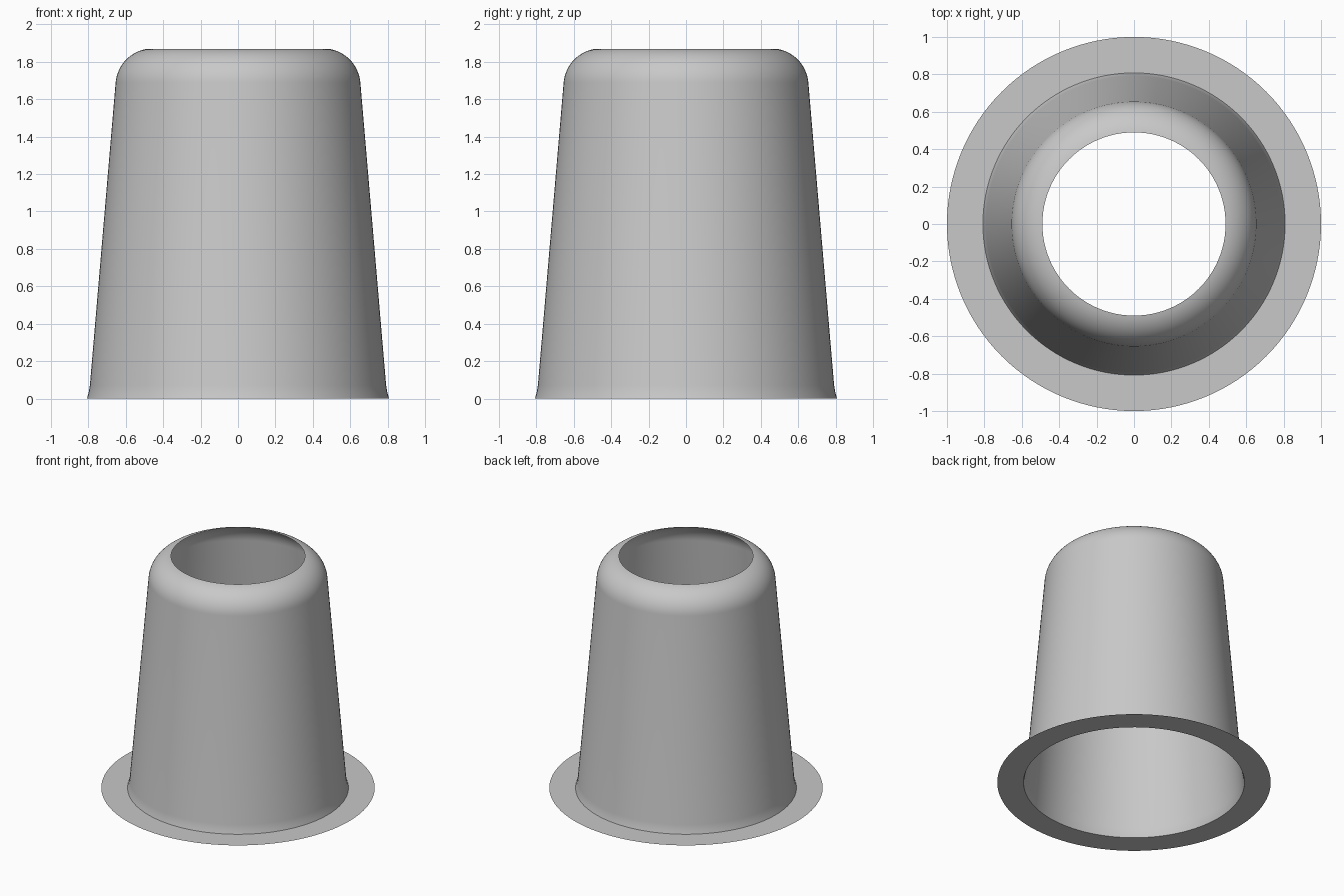
import bpy
import bmesh
from math import cos, sin, radians, pi

SEGMENTS = 128

cube = bpy.data.objects.get("Cube")
if cube:
    bpy.data.objects.remove(cube, do_unlink=True)

# Single grey material
grey = bpy.data.materials.new("light_grey")
grey.use_nodes = True
colour = (0.58, 0.58, 0.58, 1)
grey.diffuse_color = colour
grey.node_tree.nodes["Principled BSDF"].inputs["Base Color"].default_value = colour


def lathe(name, profile):
    """Revolve an open (radius, height) profile, outermost point first, about z."""
    bm = bmesh.new()
    rings = []
    for r, z in profile:
        rings.append([bm.verts.new((r * cos(2 * pi * i / SEGMENTS),
                                    r * sin(2 * pi * i / SEGMENTS), z))
                      for i in range(SEGMENTS)])
    for low, high in zip(rings, rings[1:]):
        for i in range(SEGMENTS):
            j = (i + 1) % SEGMENTS
            bm.faces.new((low[i], low[j], high[j], high[i]))
    mesh = bpy.data.meshes.new(name)
    bm.to_mesh(mesh)
    bm.free()
    mesh.materials.append(grey)
    obj = bpy.data.objects.new(name, mesh)
    bpy.context.collection.objects.link(obj)
    bpy.ops.object.select_all(action='DESELECT')
    obj.select_set(True)
    bpy.context.view_layer.objects.active = obj
    bpy.ops.object.shade_smooth_by_angle(angle=radians(30))
    return obj


# Thin flat ring around the foot
lathe("base_flange", [(1.0, 0), (0.808, 0)])

# Tapered open sleeve: flared foot, straight wall, rounded shoulder
foot = [(0.808, 0), (0.799, 0.03), (0.792, 0.07)]
shoulder = [(0.455 + 0.2 * cos(radians(a)), 1.672 + 0.2 * sin(radians(a)))
            for a in range(5, 81, 5)]
lathe("tapered_sleeve", foot + shoulder)
